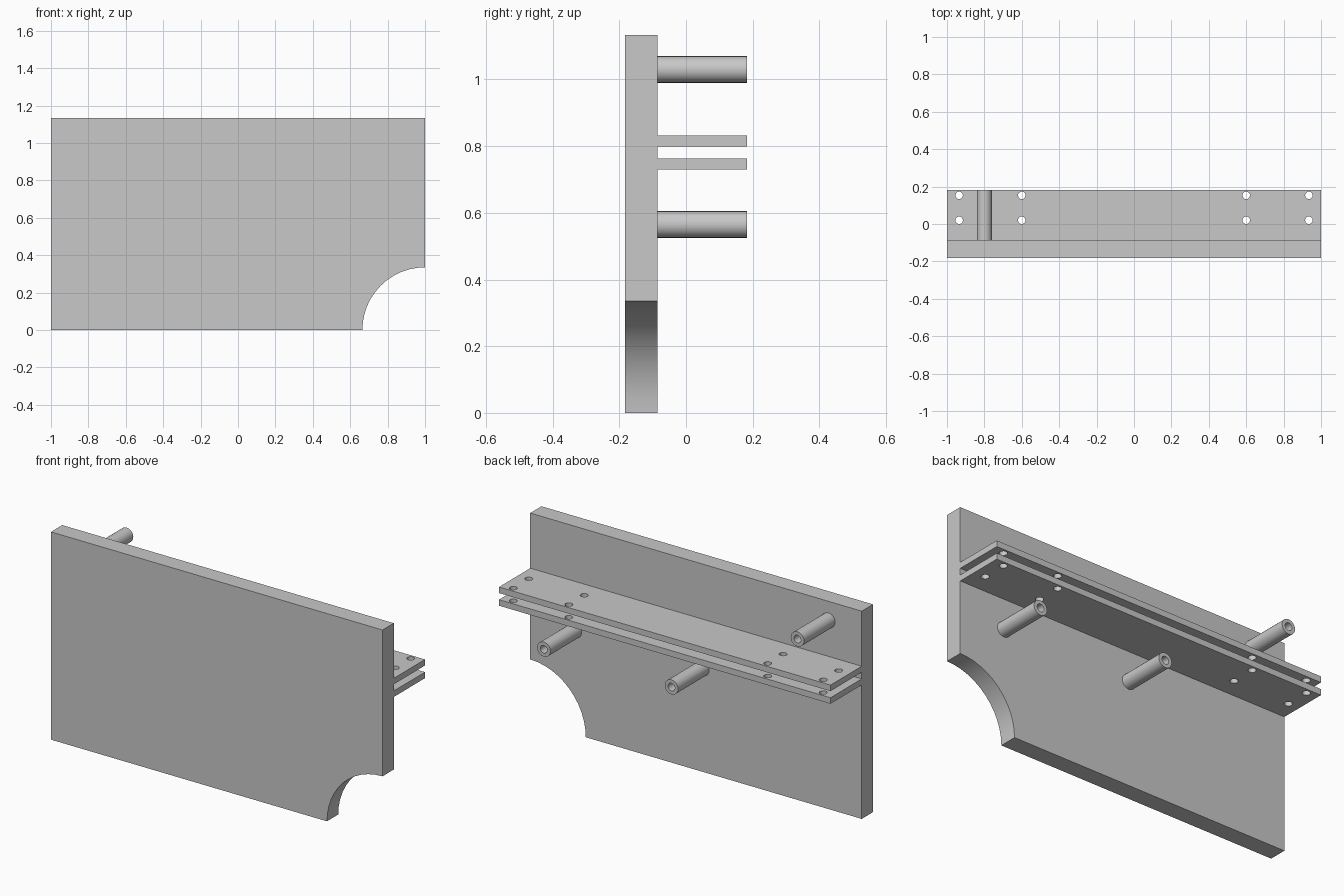
import bpy, bmesh
from math import sin, cos, pi, radians
from mathutils import Matrix, Vector

cube = bpy.data.objects.get("Cube")
if cube:
    bpy.data.objects.remove(cube, do_unlink=True)

grey = bpy.data.materials.new("plain grey")
grey.use_nodes = True
grey.diffuse_color = (0.58, 0.58, 0.58, 1)
grey.node_tree.nodes["Principled BSDF"].inputs["Base Color"].default_value = grey.diffuse_color

BACK, REAR, TOP = -0.086, 0.183, 1.133   # rear face of panel, shelf edge, panel height


def arc(cx, cy, r, start, end, steps):
    angles = [start + (end - start) * i / steps for i in range(steps + 1)]
    return [(cx + r * cos(a), cy + r * sin(a)) for a in angles]


def finish(name, bm):
    """Turn a bmesh into a named object with sharp edges kept."""
    bmesh.ops.remove_doubles(bm, verts=bm.verts, dist=1e-5)
    bmesh.ops.recalc_face_normals(bm, faces=bm.faces)
    mesh = bpy.data.meshes.new(name)
    bm.to_mesh(mesh)
    bm.free()
    mesh.materials.append(grey)
    obj = bpy.data.objects.new(name, mesh)
    bpy.context.collection.objects.link(obj)
    bpy.ops.object.select_all(action='DESELECT')
    obj.select_set(True)
    bpy.context.view_layer.objects.active = obj
    bpy.ops.object.shade_smooth_by_angle(angle=radians(30))
    return obj


def slab(name, loops, thickness, matrix):
    """Extrude a flat outline; any further loops become holes."""
    curve = bpy.data.curves.new(name + " outline", 'CURVE')
    curve.dimensions = '2D'
    curve.fill_mode = 'BOTH'
    curve.extrude = thickness / 2
    for loop in loops:
        spline = curve.splines.new('POLY')
        spline.points.add(len(loop) - 1)
        for point, (x, y) in zip(spline.points, loop):
            point.co = (x, y, 0, 1)
        spline.use_cyclic_u = True
    helper = bpy.data.objects.new(name + " outline", curve)
    bpy.context.collection.objects.link(helper)
    mesh = bpy.data.meshes.new_from_object(helper)
    bpy.data.objects.remove(helper, do_unlink=True)
    bm = bmesh.new()
    bm.from_mesh(mesh)
    bpy.data.meshes.remove(mesh)
    bm.transform(matrix)
    return finish(name, bm)


def tube(name, x, z, outer=0.04, inner=0.021):
    """Hollow post sticking out of the rear of the panel."""
    bm = bmesh.new()
    profile = [(outer, BACK), (outer, REAR), (inner, REAR), (inner, BACK)]
    verts = [bm.verts.new((x + r, y, z)) for r, y in profile]
    edges = [bm.edges.new(pair) for pair in zip(verts, verts[1:])]
    bmesh.ops.spin(bm, geom=verts + edges, cent=(x, 0, z), axis=(0, 1, 0),
                   angle=2 * pi, steps=24)
    return finish(name, bm)


# Upright panel with a quarter-round notch in its lower left corner
outline = [(-1, 0)] + arc(1, 0, 0.335, pi, pi / 2, 12) + [(1, TOP), (-1, TOP)]
slab("panel", [outline], BACK + REAR,
     Matrix.Translation((0, (BACK - REAR) / 2, 0)) @ Matrix.Rotation(pi / 2, 4, 'X'))

# Two drilled shelves
board = [(-1, BACK), (1, BACK), (1, REAR), (-1, REAR)]
holes = [arc(x, y, 0.02, 0, 2 * pi, 20)[:-1]
         for x in (-0.935, -0.6, 0.6, 0.935) for y in (0.02, 0.153)]
for name, height in (("upper_shelf", 0.816), ("lower_shelf", 0.747)):
    slab(name, [board] + holes, 0.033, Matrix.Translation((0, 0, height)))

# Hollow posts
tube("upper_post", -0.8, 1.03)
tube("lower_middle_post", -0.04, 0.565)
tube("lower_left_post", 0.73, 0.565)
